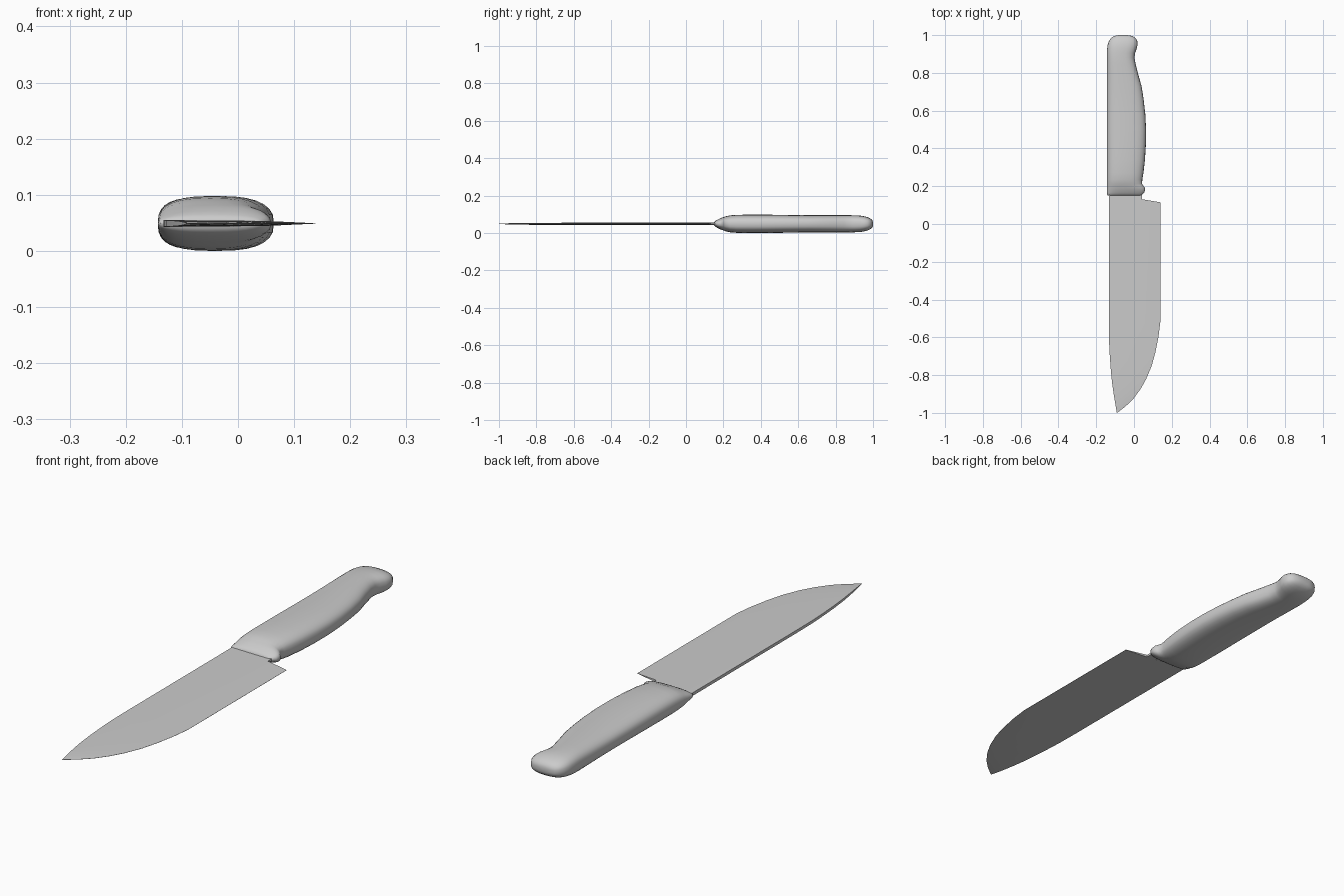
import bpy, bmesh, math

ZC = 0.049


def loft(name, rings, angle):
    """Skin a list of closed point rings and cap both ends."""
    bm = bmesh.new()
    loops = [[bm.verts.new(p) for p in ring] for ring in rings]
    n = len(loops[0])
    for a, b in zip(loops, loops[1:]):
        for i in range(n):
            j = (i + 1) % n
            bm.faces.new((a[i], a[j], b[j], b[i]))
    bm.faces.new(loops[0])
    bm.faces.new(loops[-1])
    bmesh.ops.recalc_face_normals(bm, faces=bm.faces)
    mesh = bpy.data.meshes.new(name)
    bm.to_mesh(mesh)
    bm.free()
    obj = bpy.data.objects.new(name, mesh)
    bpy.context.collection.objects.link(obj)
    bpy.ops.object.select_all(action='DESELECT')
    obj.select_set(True)
    bpy.context.view_layer.objects.active = obj
    bpy.ops.object.shade_smooth_by_angle(angle=math.radians(angle))
    return obj


def spow(v, e):
    return math.copysign(abs(v) ** e, v)


def oval(y, x0, x1, h, n=28, e=0.75):
    """Squarish oval section across the handle."""
    cx, rx = (x0 + x1) / 2, (x1 - x0) / 2
    angles = [2 * math.pi * i / n for i in range(n)]
    return [(cx + rx * spow(math.cos(a), e), y, ZC + h * spow(math.sin(a), e))
            for a in angles]


# Handle: y, back x, belly x, half thickness
handle = [
    (0.150, -0.138, 0.036, 0.008), (0.158, -0.142, 0.045, 0.016),
    (0.168, -0.143, 0.055, 0.022), (0.180, -0.143, 0.059, 0.028),
    (0.192, -0.143, 0.057, 0.033), (0.202, -0.143, 0.050, 0.036),
    (0.212, -0.143, 0.043, 0.040), (0.235, -0.143, 0.044, 0.045),
    (0.270, -0.143, 0.050, 0.048), (0.340, -0.143, 0.058, 0.049),
    (0.420, -0.143, 0.063, 0.049), (0.500, -0.143, 0.064, 0.048),
    (0.580, -0.143, 0.060, 0.047), (0.660, -0.143, 0.051, 0.046),
    (0.730, -0.143, 0.040, 0.046), (0.790, -0.143, 0.023, 0.046),
    (0.845, -0.143, 0.009, 0.046), (0.880, -0.143, 0.002, 0.046),
    (0.905, -0.143, 0.006, 0.045), (0.930, -0.142, 0.015, 0.044),
    (0.950, -0.139, 0.019, 0.041), (0.970, -0.132, 0.017, 0.036),
    (0.985, -0.121, 0.008, 0.029), (0.995, -0.107, -0.008, 0.021),
    (1.000, -0.080, -0.035, 0.010),
]
loft("handle", [oval(*s) for s in handle], 60)


def wedge(sy, sx, ey, ex, h):
    """Blade section: flat spine, slight taper, then bevel to the edge."""
    t = 0.66
    mx, my = sx + (ex - sx) * t, sy + (ey - sy) * t
    m = h * 0.75
    return [(sx, sy, ZC - h), (mx, my, ZC - m), (ex, ey, ZC - 0.0003),
            (ex, ey, ZC + 0.0003), (mx, my, ZC + m), (sx, sy, ZC + h)]


# Blade: spine y, spine x, edge y, edge x, half thickness
blade = [
    (0.160, -0.133, 0.115, 0.139, 0.0062),
    (-0.520, -0.133, -0.520, 0.139, 0.0060),
    (-0.620, -0.132, -0.600, 0.129, 0.0058),
    (-0.700, -0.128, -0.680, 0.113, 0.0056),
    (-0.770, -0.123, -0.750, 0.094, 0.0054),
    (-0.840, -0.116, -0.820, 0.065, 0.0050),
    (-0.890, -0.109, -0.875, 0.034, 0.0045),
    (-0.935, -0.102, -0.925, -0.003, 0.0036),
    (-0.970, -0.096, -0.965, -0.044, 0.0022),
    (-1.000, -0.091, -0.999, -0.088, 0.0006),
]
loft("blade", [wedge(*s) for s in blade], 30)

# Tang joining the blade to the handle
loft("tang", [[(-0.132, y, ZC - 0.0058), (0.042, y, ZC - 0.0046),
               (0.042, y, ZC + 0.0046), (-0.132, y, ZC + 0.0058)]
              for y in (0.125, 0.2)], 30)
